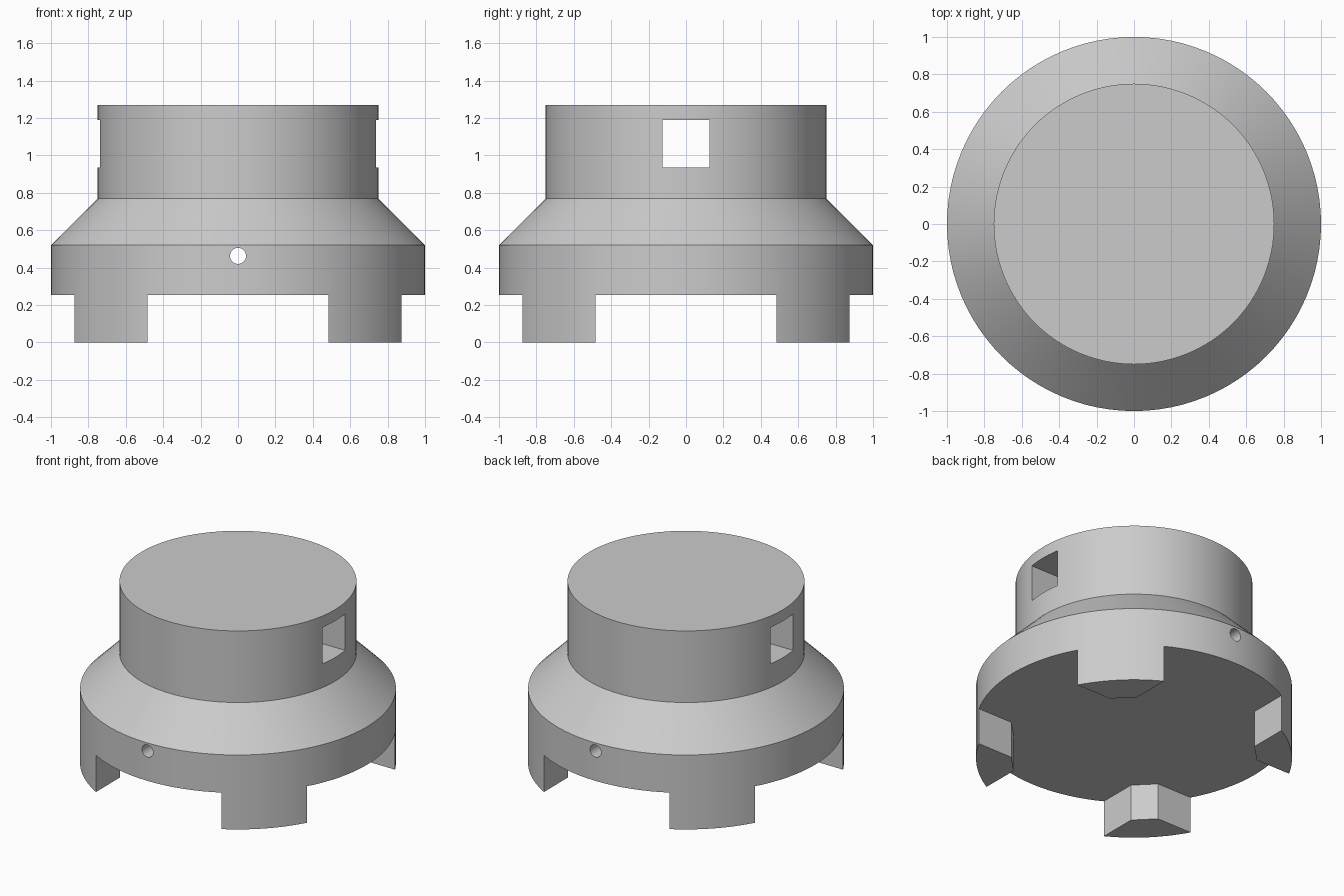
import bpy
import bmesh
from math import cos, sin, pi
from mathutils import Matrix

default_cube = bpy.data.objects.get("Cube")
if default_cube:
    bpy.data.objects.remove(default_cube, do_unlink=True)

grey = bpy.data.materials.new("plain grey")
grey.use_nodes = True
colour = (0.6, 0.6, 0.6, 1)
grey.diffuse_color = colour
grey.node_tree.nodes["Principled BSDF"].inputs["Base Color"].default_value = colour


def add_object(name, bm):
    bmesh.ops.recalc_face_normals(bm, faces=bm.faces)
    mesh = bpy.data.meshes.new(name)
    bm.to_mesh(mesh)
    bm.free()
    mesh.materials.append(grey)
    obj = bpy.data.objects.new(name, mesh)
    bpy.context.collection.objects.link(obj)
    return obj


def lathe(name, profile, sides):
    """Closed solid of revolution from (radius, height) pairs."""
    bm = bmesh.new()
    rings = [[bm.verts.new((r * cos(2 * pi * i / sides), r * sin(2 * pi * i / sides), z))
              for i in range(sides)] for r, z in profile]
    for low, high in zip(rings, rings[1:]):
        for i in range(sides):
            j = (i + 1) % sides
            bm.faces.new((low[i], low[j], high[j], high[i]))
    bm.faces.new(rings[0])
    bm.faces.new(rings[-1])
    return add_object(name, bm)


def prism(name, outline, z_low, z_high):
    bm = bmesh.new()
    base = bm.faces.new([bm.verts.new((x, y, z_low)) for x, y in outline])
    top = bmesh.ops.extrude_face_region(bm, geom=[base])["geom"]
    bmesh.ops.translate(bm, vec=(0, 0, z_high - z_low),
                        verts=[v for v in top if isinstance(v, bmesh.types.BMVert)])
    return add_object(name, bm)


# Stepped body: wide base, sloping shoulder, narrower collar
body = lathe("stepped_body", [(1, 0), (1, 0.52), (0.75, 0.77), (0.75, 1.27)], 96)

# Chamfered cross that leaves four feet standing under the base
half_slot, chamfer, reach = 0.485, 0.607, 1.2
cross = []
quarter = [(reach, half_slot), (chamfer, half_slot), (half_slot, chamfer), (half_slot, reach)]
for turn in range(4):
    for x, y in quarter:
        for _ in range(turn):
            x, y = -y, x
        cross.append((x, y))
foot_cutter = prism("foot_cutter", cross, -0.2, 0.255)

# Square window running through the collar from side to side
w = 0.125
window_cutter = prism("window_cutter", [(-reach, -w), (reach, -w), (reach, w), (-reach, w)],
                      0.935, 1.19)

# Round pin hole running through the base from front to back
pin_cutter = lathe("pin_cutter", [(0.043, -reach), (0.043, reach)], 32)
pin_cutter.data.transform(Matrix.Translation((0, 0, 0.463)) @ Matrix.Rotation(pi / 2, 4, "X"))

# Cut the body, then drop the cutters
bpy.ops.object.select_all(action="DESELECT")
bpy.context.view_layer.objects.active = body
body.select_set(True)
for cutter in (foot_cutter, window_cutter, pin_cutter):
    cutter.hide_render = True
    cut = body.modifiers.new(cutter.name, "BOOLEAN")
    cut.operation = "DIFFERENCE"
    cut.solver = "EXACT"
    cut.object = cutter
    bpy.ops.object.modifier_apply(modifier=cut.name)
    bpy.data.objects.remove(cutter, do_unlink=True)

bpy.ops.object.shade_smooth_by_angle()
